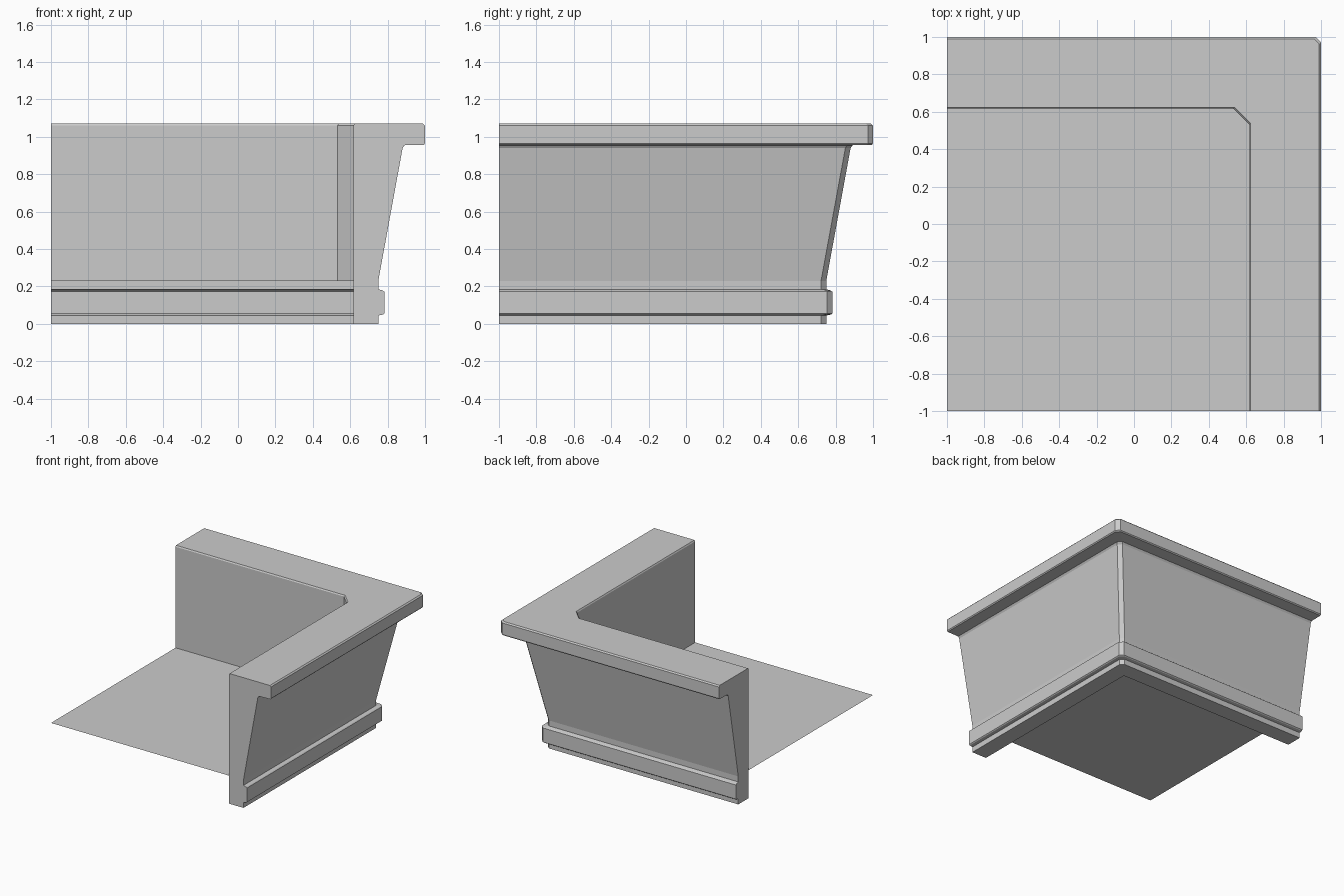
import bpy, bmesh

if "Cube" in bpy.data.objects:
    bpy.data.objects.remove(bpy.data.objects["Cube"])

FLOOR_Z = 0.23
INNER = 0.617

# wall cross-section: (distance from centre, height, corner cut), bottom inner edge
# -> outside -> over the rail -> down the inner face to the floor
C = 0.028
PROFILE = [
    (INNER, 0.0, 0.0),
    (0.75, 0.0, C), (0.75, 0.045, C),                       # plinth
    (0.775, 0.05, C), (0.782, 0.056, C),                    # base moulding
    (0.782, 0.172, C), (0.775, 0.178, C), (0.75, 0.185, C),
    (0.75, 0.23, C), (0.88, 0.94, C), (0.89, 0.955, C),     # sloping panel
    (0.993, 0.957, C), (1.0, 0.965, C),                     # top rail
    (1.0, 1.06, C), (0.99, 1.07, C),
    (INNER + 0.006, 1.07, 0.085), (INNER, 1.06, 0.085),
    (INNER, FLOOR_Z, 0.085),                                # inner face
]


def corner_path(d, z, c):
    """Path of one profile point round the corner."""
    return [(-1, d, z), (d - c, d, z), (d, d - c, z), (d, -1, z)]


def make_object(name, bm):
    bmesh.ops.remove_doubles(bm, verts=bm.verts, dist=0.0005)
    mesh = bpy.data.meshes.new(name)
    bm.to_mesh(mesh)
    bm.free()
    obj = bpy.data.objects.new(name, mesh)
    bpy.context.collection.objects.link(obj)
    return obj


# corner wall: sweep the profile round the corner and cap both ends
bm = bmesh.new()
rows = [[bm.verts.new(p) for p in corner_path(*pt)] for pt in PROFILE]
for a, b in zip(rows, rows[1:]):
    for j in range(3):
        bm.faces.new((a[j], b[j], b[j + 1], a[j + 1]))
bm.faces.new([r[0] for r in reversed(rows)])
bm.faces.new([r[3] for r in rows])
make_object("corner_wall", bm)

# thin floor sheet, fitted to the cut inner corner
bm = bmesh.new()
outline = [(-1, -1, FLOOR_Z)] + corner_path(INNER, FLOOR_Z, 0.085)[::-1]
bm.faces.new([bm.verts.new(p) for p in outline])
make_object("floor", bm)
